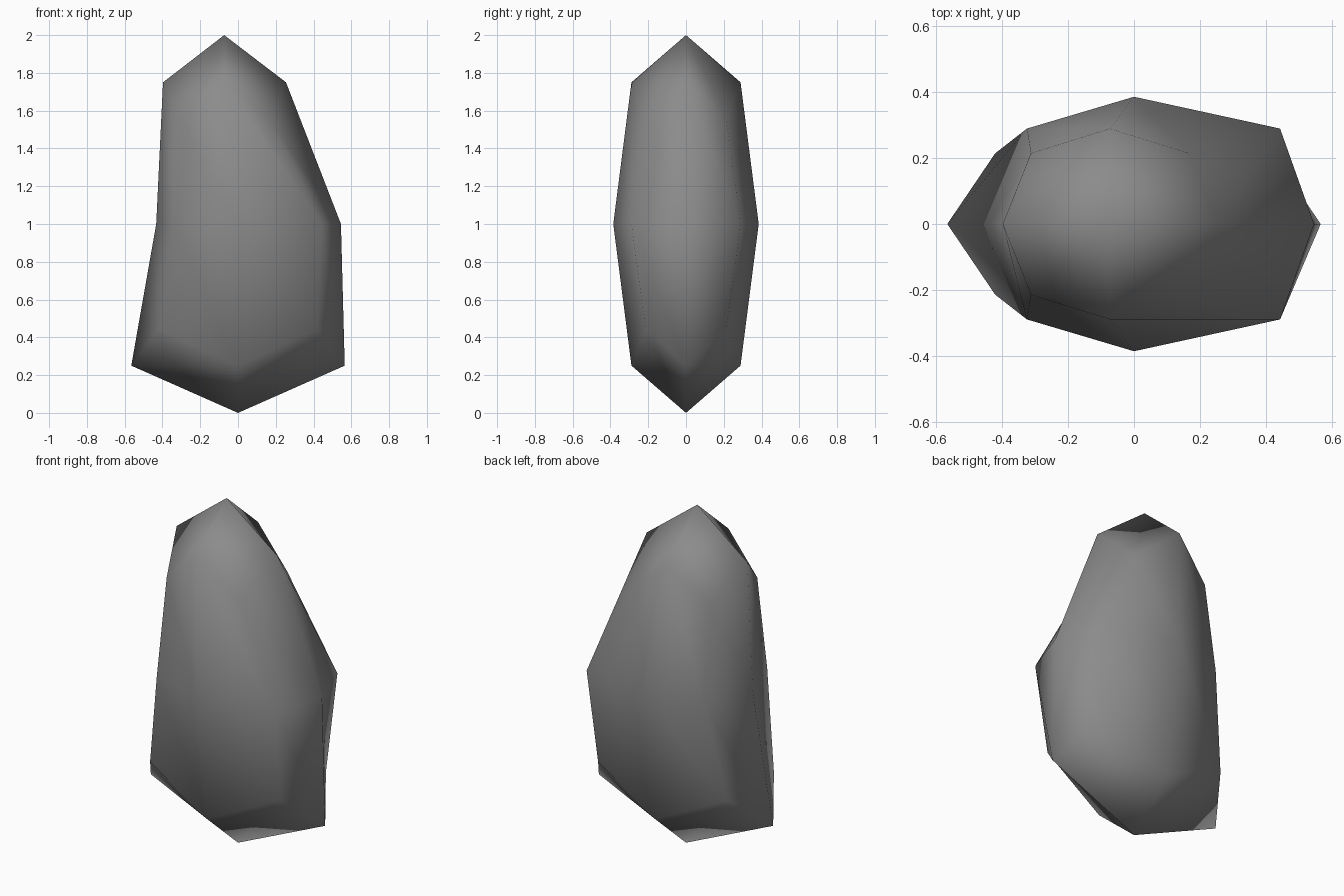
import bpy
import bmesh
from mathutils import Vector

default = bpy.data.objects.get("Cube")
if default:
    bpy.data.objects.remove(default, do_unlink=True)

# Stone colour
grey = bpy.data.materials.new("stone grey")
grey.use_nodes = True
colour = (0.26, 0.26, 0.26, 1)
grey.diffuse_color = colour
grey.node_tree.nodes["Principled BSDF"].inputs["Base Color"].default_value = colour

# Per level: x at the middle, at the side tips and at the side corners
LEVELS = {
    1: {"middle": -0.073, "tip": (-0.397, 0.254), "corner": (-0.312, 0.167)},
    0: {"middle": 0.0, "tip": (-0.433, 0.545), "corner": (-0.324, 0.442)},
    -1: {"middle": 0.0, "tip": (-0.565, 0.565), "corner": (-0.42, 0.42)},
}
HALF_DEPTH = 0.385
ROUNDING = {1: 1.0, 2: 0.75, 3: 0.5556}  # face centre, edge middle, corner


def place(co):
    """Move a point of the divided cube onto the lopsided stone."""
    i, j, k = (round(c) for c in co)
    pull = ROUNDING[abs(i) + abs(j) + abs(k)]
    level = LEVELS[k]
    if i == 0:
        x = level["middle"]
    else:
        x = level["corner" if j else "tip"][i > 0]
    return Vector((x, j * pull * HALF_DEPTH, 1 + k * pull))


# Stone body: a cube divided once, rounded and skewed
bm = bmesh.new()
bmesh.ops.create_cube(bm, size=2)
bmesh.ops.subdivide_edges(bm, edges=bm.edges[:], cuts=1, use_grid_fill=True)
for v in bm.verts:
    v.co = place(v.co)
bmesh.ops.recalc_face_normals(bm, faces=bm.faces[:])
for f in bm.faces:
    f.smooth = True

mesh = bpy.data.meshes.new("stone")
bm.to_mesh(mesh)
bm.free()
mesh.materials.append(grey)
stone = bpy.data.objects.new("stone", mesh)
bpy.context.collection.objects.link(stone)
